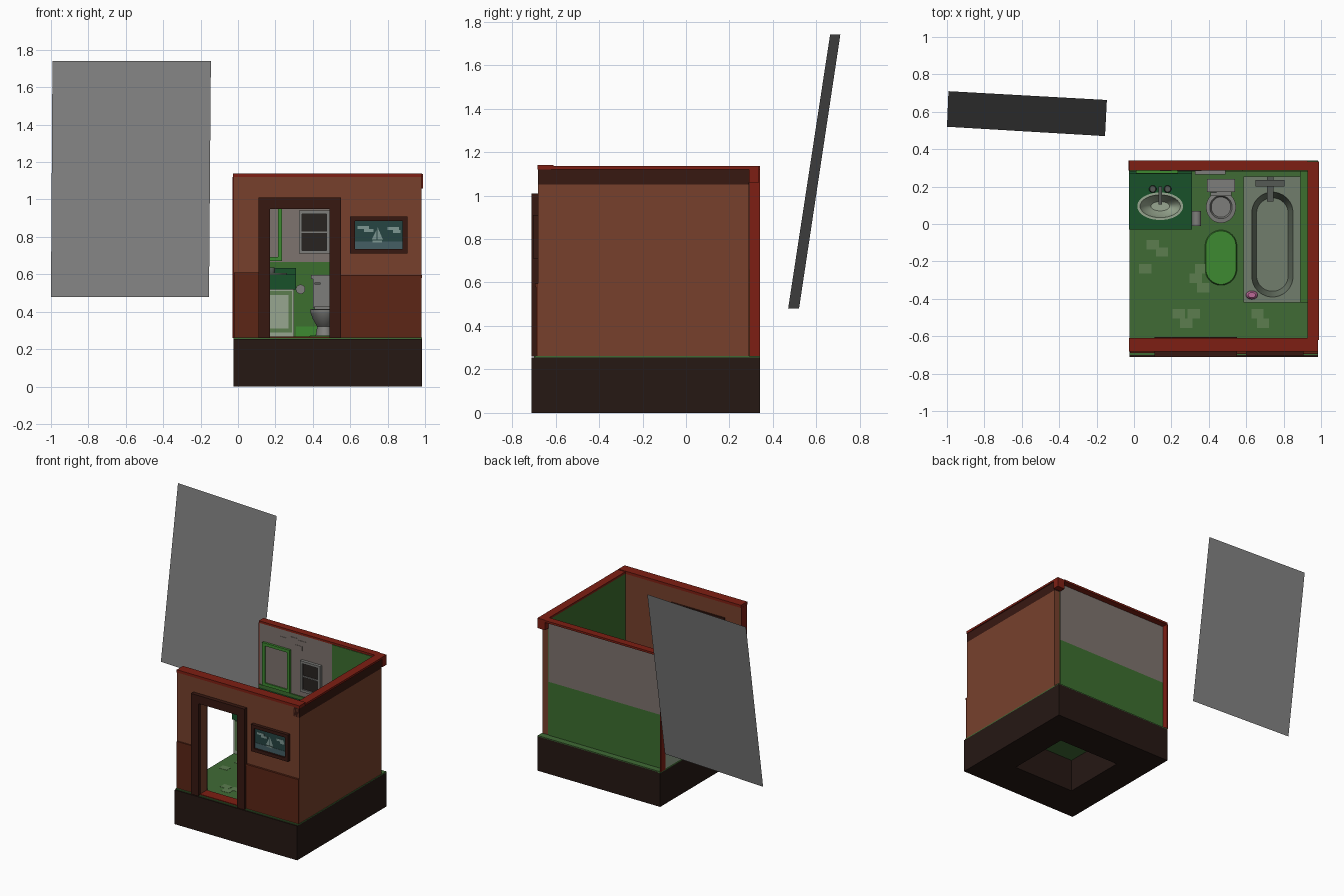
import bpy, bmesh, math

if "Cube" in bpy.data.objects:
    bpy.data.objects.remove(bpy.data.objects["Cube"])

def material(name, r, g, b, a=1.0):
    m = bpy.data.materials.new(name)
    m.diffuse_color = tuple((c / 255) ** 2.2 for c in (r, g, b)) + (a,)
    m.use_nodes = True
    m.node_tree.nodes["Principled BSDF"].inputs["Base Color"].default_value = m.diffuse_color
    return m

BROWN = material("brown_wall", 118, 66, 48)
RUST = material("rust_panel", 92, 42, 28)
RED = material("red_trim", 125, 36, 26)
DARK = material("dark_wood", 58, 30, 24)
BASE = material("base_dark", 42, 30, 26)
GREEN = material("green_floor", 66, 106, 56)
TILE = material("green_tile", 62, 110, 50)
PALE_TILE = material("pale_tile", 92, 124, 80)
GREY = material("grey_wall", 125, 115, 110)
LIME = material("lime", 64, 136, 52)
COUNTER = material("counter_green", 30, 82, 46)
WHITE = material("ceramic", 150, 165, 142)
PORCELAIN = material("porcelain", 125, 125, 122)
METAL = material("metal", 85, 90, 85)
TUB = material("tub_grey", 112, 124, 108)
CHARCOAL = material("charcoal", 45, 40, 38)
TEAL = material("picture_sky", 42, 70, 68)
SEA = material("picture_sea", 70, 95, 100)
CLOUD = material("picture_white", 125, 150, 145)
PINK = material("pink", 185, 105, 150)
PANEL = material("panel_grey", 125, 125, 125, 0.6)

def finish(name, verts, faces, mat):
    me = bpy.data.meshes.new(name)
    me.from_pydata(verts, [], faces)
    bm = bmesh.new()
    bm.from_mesh(me)
    bmesh.ops.recalc_face_normals(bm, faces=bm.faces)
    bm.to_mesh(me)
    bm.free()
    if mat:
        me.materials.append(mat)
    ob = bpy.data.objects.new(name, me)
    bpy.context.collection.objects.link(ob)
    return ob

def box(name, x0, x1, y0, y1, z0, z1, mat=None):
    v = [(x, y, z) for x in (x0, x1) for y in (y0, y1) for z in (z0, z1)]
    f = [(0, 1, 3, 2), (4, 6, 7, 5), (0, 4, 5, 1), (2, 3, 7, 6), (0, 2, 6, 4), (1, 5, 7, 3)]
    return finish(name, v, f, mat)

def loft(name, rings, mat=None, capsule=False, n=28):
    """Stack of rings (cx, cy, z, rx, ry), ellipses or capsules, capped at both ends."""
    v, f = [], []
    for cx, cy, z, rx, ry in rings:
        for i in range(n):
            a = 2 * math.pi * (i + 0.5) / n
            s = math.sin(a)
            y = s * rx + math.copysign(ry - rx, s) if capsule else s * ry
            v.append((cx + math.cos(a) * rx, cy + y, z))
    for k in range(len(rings) - 1):
        for i in range(n):
            j = (i + 1) % n
            f.append((k * n + i, k * n + j, (k + 1) * n + j, (k + 1) * n + i))
    f += [tuple(range(n)), tuple(range(len(v) - n, len(v)))]
    ob = finish(name, v, f, mat)
    smooth(ob)
    return ob

def activate(ob):
    bpy.ops.object.select_all(action='DESELECT')
    ob.select_set(True)
    bpy.context.view_layer.objects.active = ob

def smooth(ob):
    activate(ob)
    bpy.ops.object.shade_smooth_by_angle(angle=math.radians(40))

def cut(ob, cutter):
    m = ob.modifiers.new("cut", 'BOOLEAN')
    m.operation, m.object, m.solver = 'DIFFERENCE', cutter, 'EXACT'
    activate(ob)
    bpy.ops.object.modifier_apply(modifier="cut")
    bpy.data.objects.remove(cutter)

def frame(name, x0, x1, z0, z1, y0, y1, t, mat, sill=True):
    """Picture-style frame in the xz plane."""
    box(name + "_left", x0, x0 + t, y0, y1, z0, z1 - t, mat)
    box(name + "_right", x1 - t, x1, y0, y1, z0, z1 - t, mat)
    box(name + "_top", x0, x1, y0, y1, z1 - t, z1, mat)
    if sill:
        box(name + "_bottom", x0 + t, x1 - t, y0, y1, z0, z0 + t, mat)

# Base with the square opening below, and floor
base = box("base", -.025, .985, -.71, .34, 0, .255, BASE)
cut(base, box("base_cutter", .22, .74, -.43, .07, -.1, .4))
box("floor", -.025, .985, -.70, .34, .25, .262, GREEN)
for i, (x, y) in enumerate([(.10, -.11), (.15, -.15), (.06, -.24), (.33, -.29), (.36, -.24), (.37, -.34),
                            (.24, -.48), (.28, -.53), (.32, -.48), (.66, -.48), (.69, -.53)]):
    box(f"floor_tile_{i}", x - .033, x + .033, y - .025, y + .025, .262, .2635, PALE_TILE)

# Front wall with doorway
front = box("front_wall", -.022, .98, -.68, -.615, .26, 1.12, BROWN)
cut(front, box("door_cutter", .17, .49, -.8, -.5, .2, .96))
box("front_cap", -.027, .985, -.683, -.61, 1.12, 1.14, RED)
box("front_wall_end", -.028, -.022, -.68, -.615, .26, 1.12, RED)
box("wainscot_left", -.022, .115, -.69, -.68, .26, .61, RUST)
box("wainscot_right", .545, .982, -.69, -.68, .26, .58, RUST)
box("wainscot_rail", .545, .984, -.695, -.68, .58, .595, RUST)
box("door_sill", .17, .49, -.69, -.61, .26, .268, RED)
frame("door_frame", .11, .55, .26, 1.01, -.71, -.68, .06, DARK, sill=False)
frame("inner_door_frame", .11, .55, .26, 1.01, -.615, -.603, .06, DARK, sill=False)

# Picture of a boat beside the door
frame("picture_frame", .60, .905, .71, .91, -.705, -.68, .025, DARK)
box("picture_sky", .62, .885, -.69, -.68, .73, .89, TEAL)
box("picture_sea", .625, .88, -.692, -.68, .735, .775, SEA)
for i, (x, z, w) in enumerate([(.67, .85, .03), (.70, .835, .025), (.83, .845, .03), (.85, .83, .02)]):
    box(f"picture_cloud_{i}", x - w, x + w, -.692, -.68, z - .008, z + .008, CLOUD)
finish("boat_sail_right", [(.745, -.693, .785), (.775, -.693, .785), (.745, -.693, .855)], [(0, 1, 2)], CLOUD)
finish("boat_sail_left", [(.715, -.693, .785), (.74, -.693, .785), (.74, -.693, .835)], [(0, 1, 2)], CLOUD)
box("boat_hull", .72, .77, -.694, -.68, .77, .78, CLOUD)

# Right wall: brown outside, green tile inside
box("right_wall", .935, .982, -.68, .29, .26, 1.05, BROWN)
box("right_wall_band", .935, .982, -.68, .29, 1.05, 1.12, DARK)
box("right_wall_tile", .928, .935, -.615, .287, .26, 1.12, TILE)
box("right_cap", .928, .99, -.62, .335, 1.12, 1.135, RED)
box("right_cap_end", .928, .99, .29, .335, 1.06, 1.12, RED)

# Thin back wall: grey above green, red cap and left edge strip
box("back_wall_upper", -.025, .928, .287, .293, .66, 1.12, GREY)
box("back_wall_lower", -.025, .928, .287, .293, .26, .66, TILE)
box("back_wall_rail", -.025, .58, .28, .287, .65, .665, TILE)
box("back_baseboard", .31, .58, .28, .287, .26, .32, LIME)
box("tub_tile_wall", .58, .928, .281, .287, .26, 1.12, TILE)
box("back_cap", -.028, .928, .285, .34, 1.12, 1.135, RED)
box("back_wall_end", -.03, -.022, .287, .34, .26, 1.12, RED)
for i, (x, z) in enumerate([(.17, 1.05), (.26, 1.07), (.30, 1.02), (.33, 1.06)]):
    box(f"wall_tile_{i}", x - .03, x + .03, .284, .287, z - .017, z + .017, GREY)

# Mirror and shuttered window on the back wall
frame("mirror_frame", .01, .235, .67, .99, .27, .287, .022, LIME)
box("mirror_glass", .03, .215, .28, .287, .69, .97, GREY)
frame("window_frame", .325, .49, .71, .94, .265, .287, .018, PORCELAIN)
box("window_bar", .34, .475, .268, .287, .82, .83, PORCELAIN)
box("window_lower", .343, .472, .276, .287, .728, .82, CHARCOAL)
box("window_upper", .343, .472, .276, .287, .83, .922, CHARCOAL)

# Vanity, sink and tap
box("vanity_cabinet", -.025, .30, -.015, .285, .262, .53, WHITE)
for x in (-.01, .15):
    frame("vanity_door", x, x + .14, .29, .51, -.022, -.015, .02, PALE_TILE)
top = box("vanity_counter", -.028, .31, -.03, .28, .52, .60, COUNTER)
box("backsplash", -.028, .31, .268, .287, .60, .635, COUNTER)
for ob in (top, bpy.data.objects["vanity_cabinet"]):
    cut(ob, loft("sink_cutter", [(.14, .095, .505, .10, .06), (.14, .095, .7, .115, .07)]))
loft("sink", [(.14, .095, .50, .08, .045), (.14, .095, .59, .115, .067), (.14, .095, .606, .123, .074),
              (.14, .095, .606, .108, .061), (.14, .095, .56, .09, .05), (.14, .095, .515, .05, .025)], WHITE)
box("tap_spout", .13, .15, .105, .20, .63, .645, METAL)
box("tap_post", .13, .15, .175, .20, .60, .63, METAL)
for x in (.10, .18):
    loft("tap_handle", [(x, .187, .60, .012, .012), (x, .187, .625, .02, .02), (x, .187, .637, .016, .016)], METAL, n=12)

# Paper roll on the side of the vanity
roll = loft("paper_roll", [(0, 0, -.04, .025, .025), (0, 0, .04, .025, .025)], PORCELAIN, n=16)
roll.rotation_euler = (math.pi / 2, 0, 0)
roll.location = (.335, .03, .52)

# Toilet: foot, bowl, seat and tank
loft("toilet_bowl", [(.465, .12, .262, .055, .085), (.465, .12, .275, .05, .08), (.465, .125, .32, .042, .06),
                     (.465, .10, .36, .065, .08), (.465, .09, .395, .078, .083), (.465, .09, .40, .055, .058),
                     (.465, .095, .36, .035, .04), (.465, .10, .33, .015, .015)], PORCELAIN)
loft("toilet_seat", [(.465, .09, .395, .078, .083), (.465, .09, .412, .08, .085), (.465, .09, .415, .06, .062),
                     (.465, .09, .398, .054, .056), (.465, .095, .365, .034, .038)], PORCELAIN)
box("toilet_neck", .41, .52, .15, .23, .36, .43, PORCELAIN)
box("toilet_tank", .40, .53, .178, .235, .42, .575, PORCELAIN)
box("tank_lid", .39, .54, .17, .24, .575, .595, PORCELAIN)
box("flush_lever", .41, .44, .165, .178, .545, .555, METAL)

# Bathtub with tap
tub = box("bathtub", .585, .89, -.42, .255, .262, .45, TUB)
cut(tub, loft("tub_cutter", [(.74, -.11, .29, .085, .25), (.74, -.11, .5, .118, .29)], capsule=True))
box("tub_ledge", .89, .928, -.42, .285, .262, .30, TILE)
box("tub_tap_bar", .65, .805, .20, .235, .50, .53, METAL)
box("tub_tap_spout", .71, .745, .12, .255, .475, .50, METAL)
loft("soap", [(.63, -.38, .45, .025, .018), (.63, -.38, .465, .032, .023), (.63, -.38, .48, .02, .014)], PINK, n=14)

# Bath rug
loft("rug", [(.465, -.18, .262, .085, .148), (.465, -.18, .274, .08, .143)], LIME, capsule=True)

# Free-standing tilted sheet behind the room
finish("tilted_panel", [(-1, .52, .48), (-.155, .47, .48), (-.145, .663, 1.74), (-.992, .71, 1.74)],
       [(0, 1, 2, 3)], PANEL)
